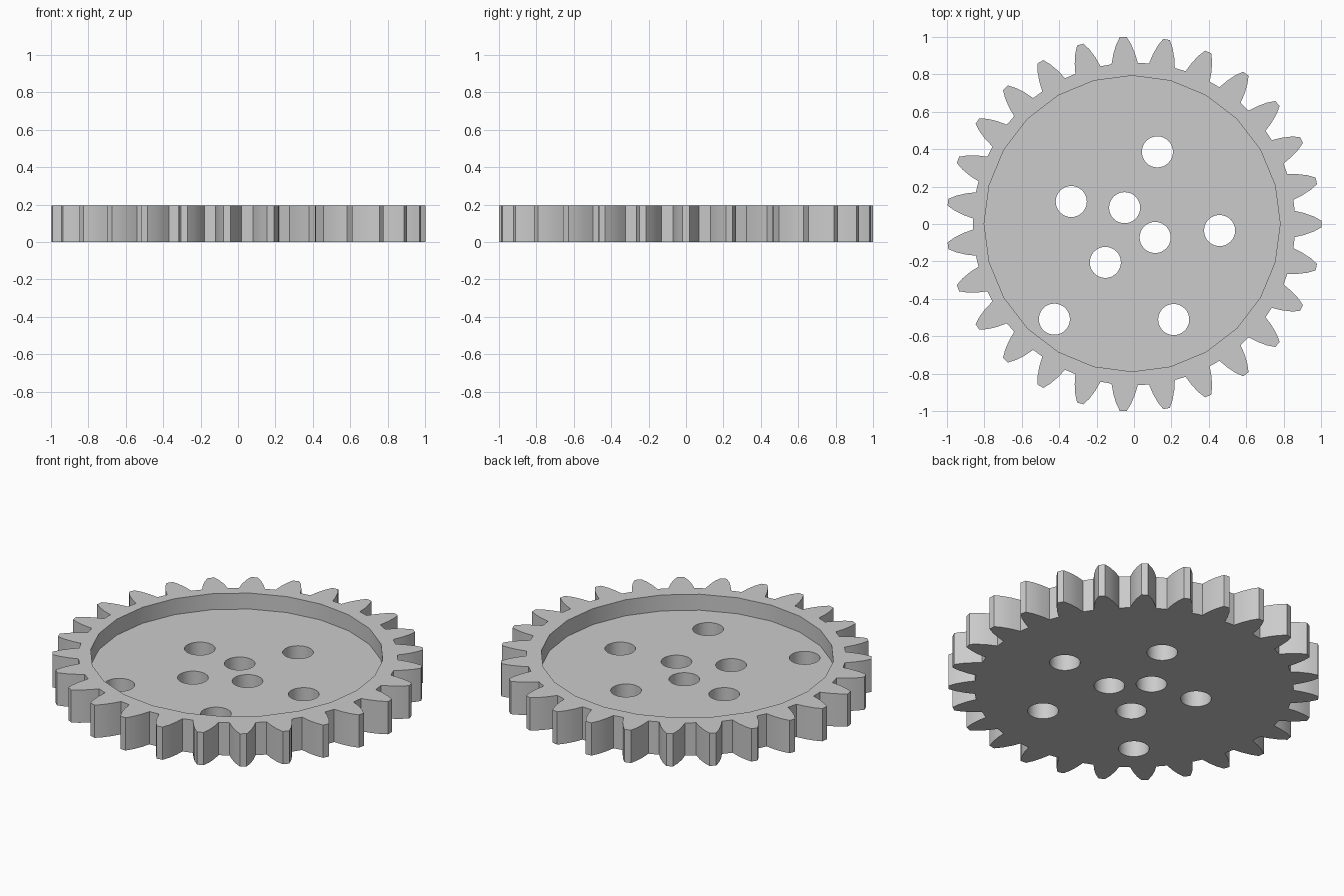
import bpy
import bmesh
import math

TEETH = 27
HEIGHT = 0.195
FLOOR = 0.1

cube = bpy.data.objects.get("Cube")
if cube:
    bpy.data.objects.remove(cube, do_unlink=True)

grey = bpy.data.materials.new("plain grey")
grey.use_nodes = True
colour = (0.6, 0.6, 0.6, 1.0)
grey.diffuse_color = colour
grey.node_tree.nodes["Principled BSDF"].inputs["Base Color"].default_value = colour


def prism(name, outline, z0, z1):
    """Extrude a flat outline from z0 to z1."""
    bm = bmesh.new()
    base = bm.faces.new([bm.verts.new((x, y, z0)) for x, y in outline])
    top = bmesh.ops.extrude_face_region(bm, geom=[base])["geom"]
    verts = [v for v in top if isinstance(v, bmesh.types.BMVert)]
    bmesh.ops.translate(bm, verts=verts, vec=(0, 0, z1 - z0))
    bmesh.ops.recalc_face_normals(bm, faces=bm.faces)
    mesh = bpy.data.meshes.new(name)
    bm.to_mesh(mesh)
    bm.free()
    mesh.materials.append(grey)
    obj = bpy.data.objects.new(name, mesh)
    bpy.context.collection.objects.link(obj)
    return obj


def circle(cx, cy, radius, sides):
    step = math.tau / sides
    return [(cx + radius * math.cos(i * step), cy + radius * math.sin(i * step))
            for i in range(sides)]


def cut(target, cutter):
    """Subtract the cutter, then discard it."""
    cutter.hide_render = True
    mod = target.modifiers.new("cut", "BOOLEAN")
    mod.operation = "DIFFERENCE"
    mod.solver = "EXACT"
    mod.object = cutter
    bpy.context.view_layer.objects.active = target
    bpy.ops.object.modifier_apply(modifier=mod.name)
    bpy.data.objects.remove(cutter, do_unlink=True)


# Toothed outline: half a tooth flank (distance out, half width), mirrored per tooth
flank = [(0.858, 0.07), (0.91, 0.058), (0.96, 0.04), (1.0, 0.018)]
tooth = [(r, -w) for r, w in flank] + [(r, w) for r, w in reversed(flank)]
outline = []
for i in range(TEETH):
    a = math.tau * i / TEETH
    c, s = math.cos(a), math.sin(a)
    outline += [(r * c - w * s, r * s + w * c) for r, w in tooth]
gear = prism("gear_wheel", outline, 0, HEIGHT)

# Round recess in the top
cut(gear, prism("recess_cutter", circle(-0.01, 0.002, 0.79, 24), FLOOR, HEIGHT + 0.1))

# Through holes
holes = [(0.125, 0.385), (-0.335, 0.12), (-0.05, 0.087), (0.113, -0.072),
         (0.457, -0.035), (-0.153, -0.205), (-0.425, -0.508), (0.212, -0.51)]
for x, y in holes:
    cut(gear, prism("hole_cutter", circle(x, y, 0.083, 32), -0.1, HEIGHT + 0.1))

# Smooth walls with sharp rims
bpy.ops.object.select_all(action="DESELECT")
gear.select_set(True)
bpy.context.view_layer.objects.active = gear
bpy.ops.object.shade_smooth_by_angle(angle=math.radians(30))
